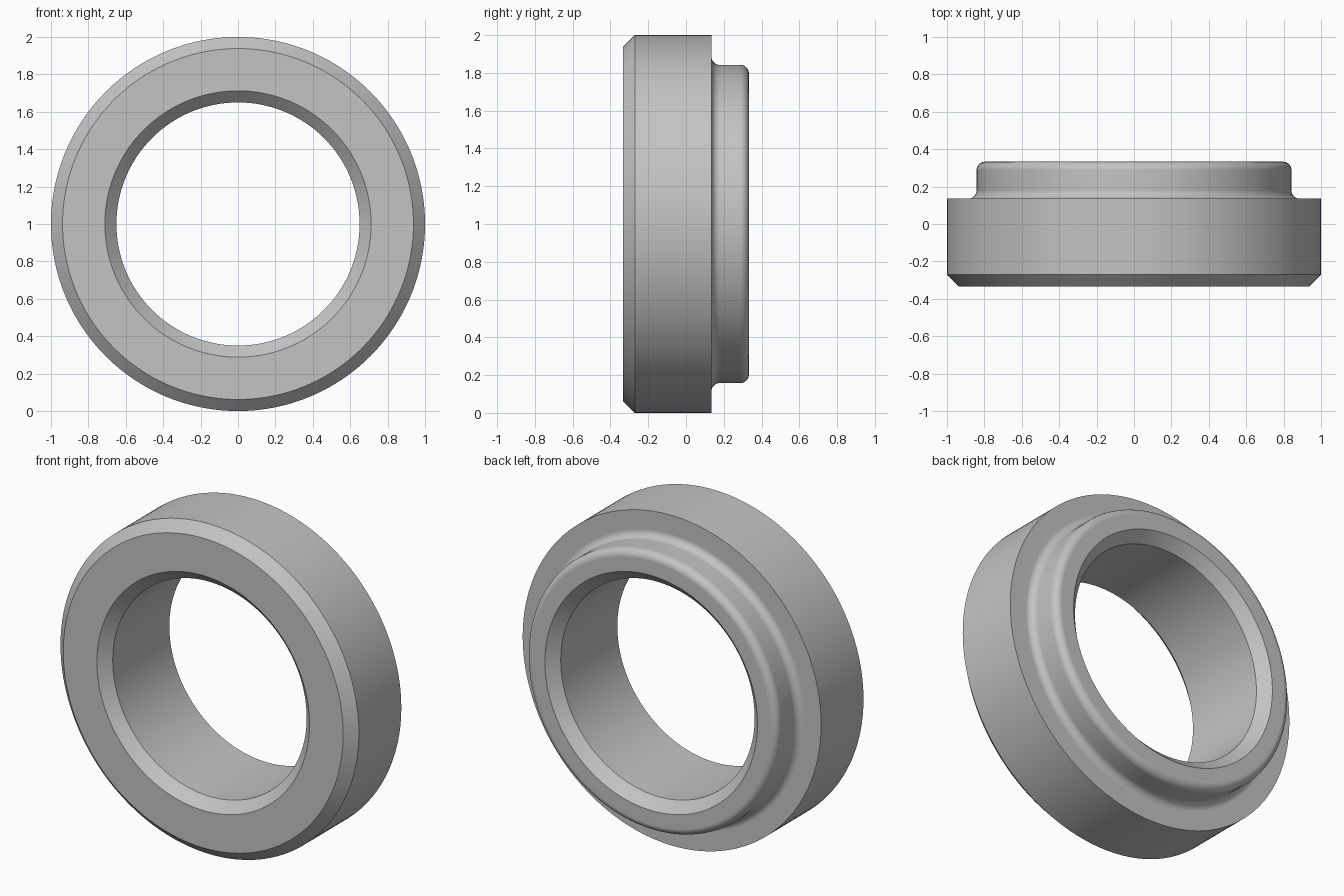
import bpy
import bmesh
from math import sin, cos, pi, radians
from mathutils import Vector

cube = bpy.data.objects.get("Cube")
if cube:
    bpy.data.objects.remove(cube, do_unlink=True)

# Main dimensions (radii and depths along y)
OUTER, STEP, BORE = 1.0, 0.842, 0.65
FRONT, SHOULDER, BACK = -0.333, 0.135, 0.333
CHAMFER, FILLET = 0.062, 0.045
SEGMENTS, ARC_STEPS = 160, 8


def arc(radius, y, start, end):
    """Quarter-round profile points as (radius, y) around a centre."""
    angles = [radians(start + (end - start) * i / ARC_STEPS) for i in range(ARC_STEPS + 1)]
    return [(radius + FILLET * cos(a), y + FILLET * sin(a)) for a in angles]


# Closed cross-section of the stepped ring
profile = [
    (BORE, FRONT + CHAMFER),
    (BORE + CHAMFER, FRONT),
    (OUTER - CHAMFER, FRONT),
    (OUTER, FRONT + CHAMFER),
    (OUTER, SHOULDER),
]
profile += arc(STEP + FILLET, SHOULDER + FILLET, 270, 180)  # concave root
profile += arc(STEP - FILLET, BACK - FILLET, 0, 90)         # rounded rim
profile += [(BORE + CHAMFER, BACK), (BORE, BACK - CHAMFER)]

# Revolve the section about the y axis
bm = bmesh.new()
verts = [bm.verts.new((r, y, 0)) for r, y in profile]
edges = [bm.edges.new((v, verts[(i + 1) % len(verts)])) for i, v in enumerate(verts)]
bmesh.ops.spin(bm, geom=verts + edges, cent=(0, 0, 0), axis=(0, 1, 0),
               angle=2 * pi, steps=SEGMENTS, use_duplicate=False)
bmesh.ops.remove_doubles(bm, verts=bm.verts, dist=0.0001)
bmesh.ops.recalc_face_normals(bm, faces=bm.faces)
bmesh.ops.translate(bm, verts=bm.verts, vec=Vector((0, 0, OUTER)))

mesh = bpy.data.meshes.new("stepped_ring")
bm.to_mesh(mesh)
bm.free()
ring = bpy.data.objects.new("stepped_ring", mesh)
bpy.context.collection.objects.link(ring)

# Plain grey metal
grey = bpy.data.materials.new("grey_metal")
grey.use_nodes = True
colour = (0.55, 0.55, 0.55, 1)
grey.diffuse_color = colour
grey.node_tree.nodes["Principled BSDF"].inputs["Base Color"].default_value = colour
mesh.materials.append(grey)

# Smooth rounds, crisp chamfers, flat end faces
bpy.ops.object.select_all(action="DESELECT")
ring.select_set(True)
bpy.context.view_layer.objects.active = ring
bpy.ops.object.shade_smooth_by_angle(angle=radians(30))
weighted = ring.modifiers.new("weighted_normals", "WEIGHTED_NORMAL")
weighted.keep_sharp = True
